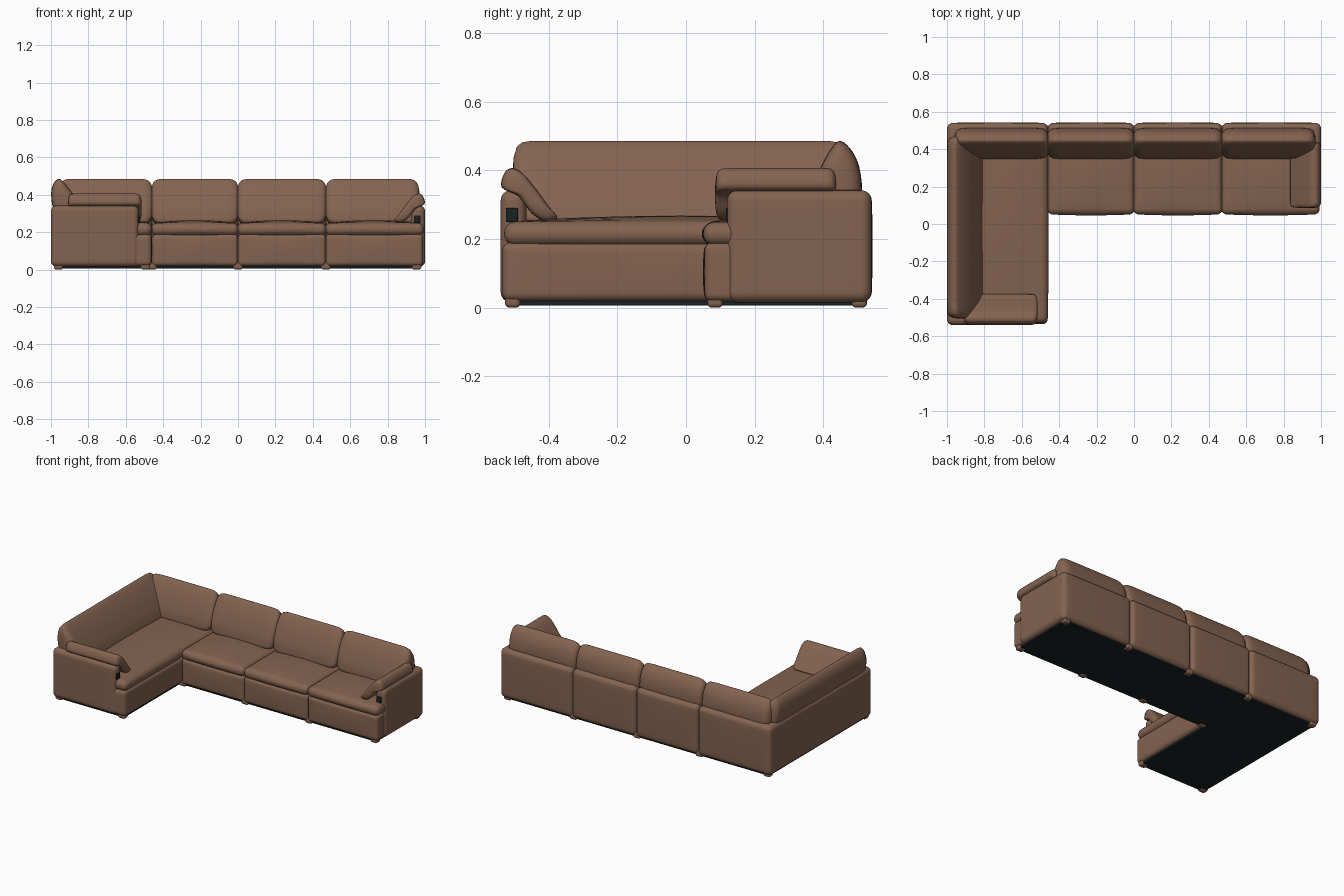
import bpy, bmesh, math
from mathutils import Vector

cube = bpy.data.objects.get("Cube")
if cube:
    bpy.data.objects.remove(cube, do_unlink=True)


def material(name, rgb):
    m = bpy.data.materials.new(name)
    m.use_nodes = True
    m.diffuse_color = (*rgb, 1)
    m.node_tree.nodes["Principled BSDF"].inputs["Base Color"].default_value = (*rgb, 1)
    return m


LEATHER = material("brown leather", (0.23, 0.125, 0.08))
DARK = material("dark underside", (0.01, 0.016, 0.018))


def finish(name, bm, mat):
    bmesh.ops.recalc_face_normals(bm, faces=bm.faces)
    for f in bm.faces:
        f.smooth = True
    mesh = bpy.data.meshes.new(name)
    bm.to_mesh(mesh)
    bm.free()
    mesh.materials.append(mat)
    ob = bpy.data.objects.new(name, mesh)
    bpy.context.collection.objects.link(ob)
    return ob


# Upholstered box: rounded edges, each pair of sides can swell outwards
def soft_box(name, x, y, z, r, swell=(0, 0, 0), mat=LEATHER):
    half = Vector([(b - a) / 2 for a, b in (x, y, z)])
    mid = Vector([(b + a) / 2 for a, b in (x, y, z)])
    bm = bmesh.new()
    bmesh.ops.create_cube(bm, size=2)
    bmesh.ops.subdivide_edges(bm, edges=bm.edges[:], cuts=15, use_grid_fill=True)

    def spread(u, h):
        c = round(abs(u) * 8)
        core = h - r
        d = core * c / 5 if c <= 5 else core + r * math.tan(math.pi / 4 * (c - 5) / 3)
        return math.copysign(d, u)

    for v in bm.verts:
        p = Vector([spread(v.co[i], half[i]) for i in range(3)])
        q = Vector([max(r - half[i], min(half[i] - r, p[i])) for i in range(3)])
        if (p - q).length > 1e-7:
            p = q + (p - q).normalized() * r
        u = [p[i] / half[i] for i in range(3)]
        for i in range(3):
            j, k = (i + 1) % 3, (i + 2) % 3
            p[i] += swell[i] * u[i] * (1 - u[j] ** 2) * (1 - u[k] ** 2)
        v.co = p + mid
    return finish(name, bm, mat)


def smooth_loop(points, steps=4):
    out, n = [], len(points)
    for i in range(n):
        a, b, c, d = (Vector(points[(i + k) % n]) for k in (-1, 0, 1, 2))
        for s in range(steps):
            t = s / steps
            out.append(0.5 * (2 * b + (c - a) * t + (2 * a - 5 * b + 4 * c - d) * t * t
                              + (3 * b - a - 3 * c + d) * t ** 3))
    return out


# Distance in from a wall and position along it, for each side of the plan
WALL = {
    "back": lambda d, t: (t, 0.54 - d),
    "front": lambda d, t: (t, -0.54 + d),
    "left": lambda d, t: (1 - d, t),
    "right": lambda d, t: (-1 + d, t),
}


# Cushion with a leaning cross-section, running along a wall, with pinched ends
def cushion(name, profile, wall, start, end, power=14, lean=0.0):
    loop = smooth_loop([(d - lean * (z - 0.25) / 0.235, z) for d, z in profile])
    centre = sum(loop, Vector((0, 0))) / len(loop)
    bm = bmesh.new()
    rings = []
    steps = 28
    for i in range(steps + 1):
        a = math.sin((i / steps - 0.5) * math.pi)
        scale = max(0.03, (1 - abs(a) ** power)) ** 0.33
        t = (start + end) / 2 + a * (end - start) / 2
        ring = []
        for p in loop:
            d, z = centre + (p - centre) * scale
            ring.append(bm.verts.new((*WALL[wall](d, t), z)))
        rings.append(ring)
    n = len(loop)
    for r0, r1 in zip(rings, rings[1:]):
        for j in range(n):
            bm.faces.new((r0[j], r0[(j + 1) % n], r1[(j + 1) % n], r1[j]))
    bm.faces.new(rings[0])
    bm.faces.new(rings[-1])
    return finish(name, bm, LEATHER)


BACK_PROFILE = [(0.03, 0.32), (0.033, 0.40), (0.055, 0.455), (0.088, 0.485), (0.112, 0.47),
                (0.145, 0.415), (0.172, 0.35), (0.188, 0.29), (0.18, 0.245), (0.07, 0.24)]
ARM_PROFILE = [(0.003, 0.35), (0.01, 0.39), (0.03, 0.406), (0.06, 0.395), (0.10, 0.35),
               (0.14, 0.295), (0.165, 0.262), (0.13, 0.252), (0.09, 0.275), (0.05, 0.325)]

# Three seat modules: base, seat cushion
seams = [-0.46, 0.0, 0.47, 0.99]
for i, (a, b) in enumerate(zip(seams, seams[1:]), 1):
    soft_box(f"seat_base_{i}", (a, b), (0.055, 0.50), (0.018, 0.19), 0.022, (0, 0.006, 0))
    soft_box(f"seat_cushion_{i}", (a - 0.003, b + 0.003), (0.052, 0.48), (0.182, 0.248), 0.03,
             (0, 0.006, 0.016))

# Chaise module
soft_box("chaise_base", (-0.99, -0.462), (-0.535, 0.50), (0.018, 0.19), 0.025, (0.004, 0, 0))
soft_box("chaise_cushion", (-0.98, -0.46), (-0.53, 0.50), (0.18, 0.25), 0.033, (0.003, 0, 0.018))

# Outer frame: back panels, long side panel, two arms
edges = [-0.998, -0.46, 0.0, 0.47, 0.998]
for i, (a, b) in enumerate(zip(edges, edges[1:]), 1):
    soft_box(f"back_panel_{i}", (a, b), (0.45, 0.54), (0.015, 0.342), 0.03, (0, 0.004, 0))
soft_box("chaise_side_panel", (-1, -0.92), (-0.54, 0.54), (0.015, 0.342), 0.03)
soft_box("chaise_arm", (-1, -0.53), (-0.54, -0.465), (0.015, 0.342), 0.03)
soft_box("left_arm", (0.925, 1), (0.12, 0.54), (0.015, 0.342), 0.03)

# Back cushions and arm pillows
spans = [-0.955, -0.46, 0.0, 0.47, 0.965]
for i, (a, b) in enumerate(zip(spans, spans[1:]), 1):
    cushion(f"back_cushion_{i}", BACK_PROFILE, "back", a - 0.006, b + 0.006)
cushion("chaise_back_cushion", BACK_PROFILE, "right", -0.505, 0.47, 40, 0.05)
cushion("chaise_arm_pillow", ARM_PROFILE, "front", -0.91, -0.515, 24)
cushion("left_arm_pillow", ARM_PROFILE, "left", 0.085, 0.44, 24)

# Dark mesh patches on the arm ends
soft_box("left_arm_patch", (0.94, 0.975), (0.116, 0.124), (0.25, 0.29), 0.002, mat=DARK)
soft_box("chaise_arm_patch", (-0.534, -0.526), (-0.525, -0.49), (0.25, 0.29), 0.002, mat=DARK)

# Underside and feet
soft_box("underside_row", (-0.97, 0.97), (0.075, 0.515), (0.006, 0.04), 0.004, mat=DARK)
soft_box("underside_chaise", (-0.975, -0.48), (-0.515, 0.515), (0.0055, 0.04), 0.004, mat=DARK)
feet = [(x, y) for x in (-0.46, 0.0, 0.47, 0.955) for y in (0.085, 0.505)]
feet += [(-0.96, 0.505), (-0.96, -0.505), (-0.495, -0.505)]
for i, (x, y) in enumerate(feet, 1):
    soft_box(f"foot_{i}", (x - 0.025, x + 0.025), (y - 0.022, y + 0.022), (0, 0.04), 0.012)
